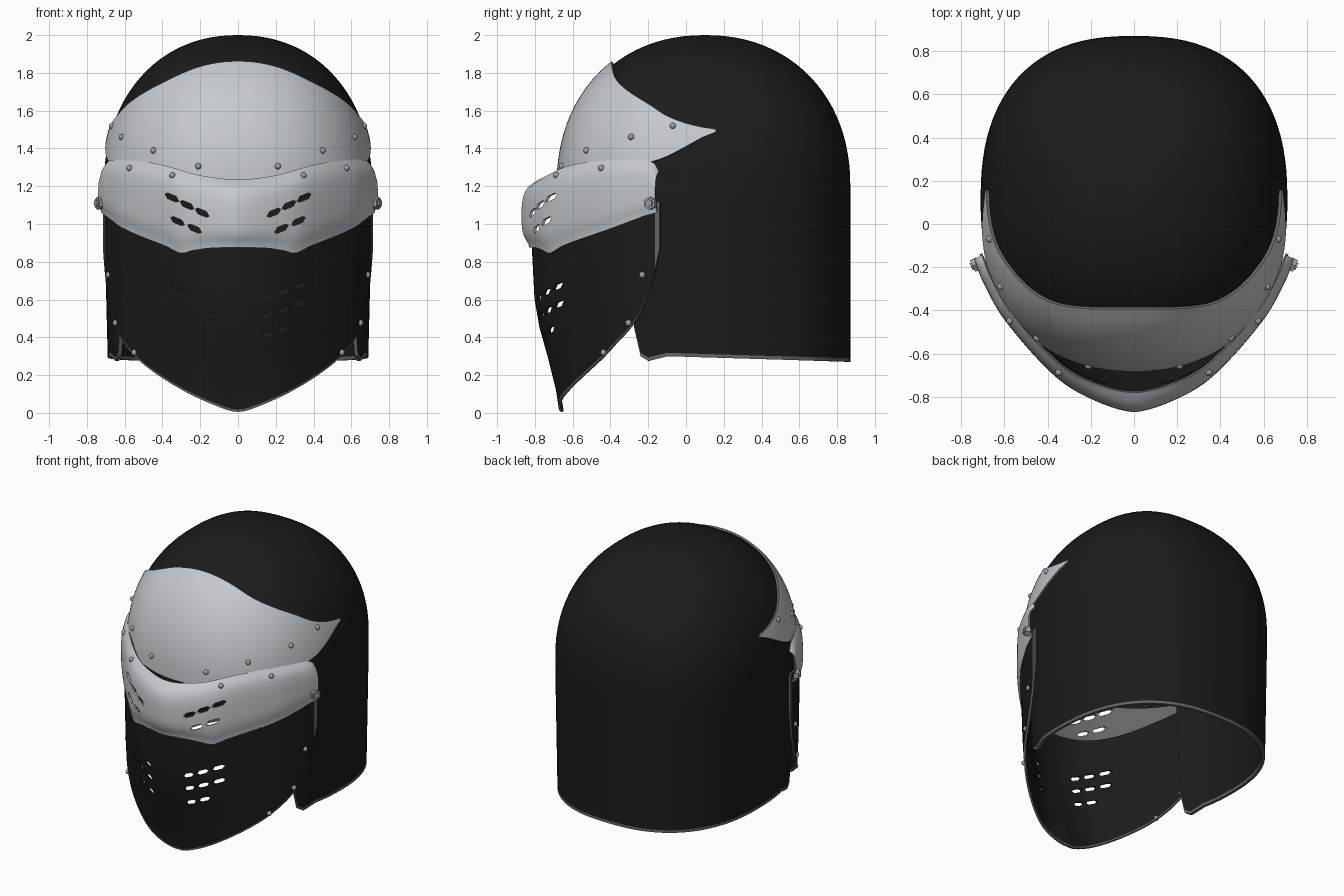
import bpy, bmesh, math
from mathutils import Vector, Matrix

if "Cube" in bpy.data.objects:
    bpy.data.objects.remove(bpy.data.objects["Cube"])


def material(name, rgb):
    m = bpy.data.materials.new(name)
    m.diffuse_color = (*rgb, 1)
    m.use_nodes = True
    m.node_tree.nodes["Principled BSDF"].inputs["Base Color"].default_value = m.diffuse_color
    return m


BLACK = material("black_enamel", (0.011, 0.011, 0.011))
SILVER = material("silver_steel", (0.56, 0.59, 0.62))
STEEL = material("rivet_steel", (0.33, 0.35, 0.37))
GREY = material("dark_grey_lining", (0.13, 0.13, 0.135))


def curve(pts, smooth=True):
    """Interpolator through points; smooth ones start with zero slope (symmetry)."""
    n = len(pts)
    m = [0.0] * n
    for i in range(1, n):
        a, b = pts[i - 1], pts[min(i + 1, n - 1)]
        m[i] = (b[1] - a[1]) / (b[0] - a[0])

    def f(x):
        x = min(max(x, pts[0][0]), pts[-1][0])
        i = 0
        while i < n - 2 and x > pts[i + 1][0]:
            i += 1
        (x0, y0), (x1, y1) = pts[i], pts[i + 1]
        h = x1 - x0
        t = (x - x0) / h
        if not smooth:
            return y0 + (y1 - y0) * t
        return ((2*t**3 - 3*t*t + 1) * y0 + (t**3 - 2*t*t + t) * h * m[i]
                + (3*t*t - 2*t**3) * y1 + (t**3 - t*t) * h * m[i + 1])
    return f


def new_object(name, bm, mats):
    me = bpy.data.meshes.new(name)
    bm.to_mesh(me)
    bm.free()
    for m in mats:
        me.materials.append(m)
    ob = bpy.data.objects.new(name, me)
    bpy.context.collection.objects.link(ob)
    return ob


def smooth(ob, deg=35):
    bpy.ops.object.select_all(action='DESELECT')
    ob.select_set(True)
    bpy.context.view_layer.objects.active = ob
    bpy.ops.object.shade_smooth_by_angle(angle=math.radians(deg))


def slot_cutters(slots, rx, rz, slope):
    """Slanted hexagonal prisms running along y, mirrored over x."""
    bm = bmesh.new()
    for cx, cz in slots:
        for s in (-1, 1):
            shape = [(-1, -.5), (-.6, -1), (.6, -.7), (1, .5), (.6, 1), (-.6, .7)]
            ring = [(s * (cx + a * rx), cz + b * rz + a * rx * slope) for a, b in shape]
            f = bm.faces.new([bm.verts.new((x, -1.1, z)) for x, z in ring])
            ext = bmesh.ops.extrude_face_region(bm, geom=[f])["geom"]
            bmesh.ops.translate(bm, vec=(0, .75, 0),
                                verts=[v for v in ext if isinstance(v, bmesh.types.BMVert)])
    bmesh.ops.recalc_face_normals(bm, faces=bm.faces)
    ob = new_object("slot_cutter", bm, [])
    ob.hide_render = True
    return ob


def plate(name, point, us, vs, thick, mats, cutter=None, lined=False, trim=lambda u, j: False):
    """Curved sheet with a grey rim; lined = grey inside, trim = grey border faces."""
    bm = bmesh.new()
    cols = [[bm.verts.new(point(u, v)) for v in vs] for u in us]
    for i, (a, b) in enumerate(zip(cols, cols[1:])):
        for j in range(len(vs) - 1):
            f = bm.faces.new((a[j], b[j], b[j + 1], a[j + 1]))
            f.material_index = int(trim((us[i] + us[i + 1]) / 2, j))
    bmesh.ops.remove_doubles(bm, verts=bm.verts, dist=1e-4)
    ob = new_object(name, bm, mats)
    sol = ob.modifiers.new("thickness", 'SOLIDIFY')
    sol.thickness, sol.offset, sol.material_offset_rim = thick, -1, 1
    sol.material_offset = int(lined)
    if cutter:
        bo = ob.modifiers.new("slots", 'BOOLEAN')
        bo.operation, bo.solver, bo.object = 'DIFFERENCE', 'EXACT', cutter
    dg = bpy.context.evaluated_depsgraph_get()
    me = bpy.data.meshes.new_from_object(ob.evaluated_get(dg))
    ob.modifiers.clear()
    ob.data = me
    if cutter:
        bpy.data.objects.remove(cutter)
    smooth(ob)
    return ob


def steps(n):
    return [i / n for i in range(n + 1)]


# Dome surface: superellipse sections, angle 0 at the front
YC, A, B, N = 0.10, 0.71, 0.77, 2.2


def dome(deg, z, off=0.0):
    h = min(max((z - 1.2) / 0.8, 0), 1)
    s = max(1 - h ** 2.15, 0) ** (1 / 2.15)
    taper = 1 - 0.03 * max(0, 1.1 - z) / 0.85
    sn, cs = math.sin(math.radians(deg)), math.cos(math.radians(deg))
    n = N if cs > 0 else 2.45
    p = lambda t: math.copysign(abs(t) ** (2 / n), t)
    return Vector(((A * s * taper + off) * p(sn), YC - (B * s + off) * p(cs), z + off * h))


# Shell with open face
hem_pts = [(-0.70, 1.13), (-0.31, 1.13), (-0.275, 0.45), (-0.24, 0.30),
           (-0.20, 0.275), (-0.10, 0.30), (0.88, 0.27)]
hem = curve(hem_pts, smooth=False)


def shell_point(deg, v):
    if v <= 0.4:
        lo = hem(dome(deg, 1.2).y)
        return dome(deg, lo + (1.2 - lo) * v / 0.4)
    return dome(deg, 1.2 + 0.8 * math.sin((v - 0.4) / 0.6 * math.pi / 2) ** (2 / 2.15))


angles = [i * 3.75 for i in range(49)]
for y, _ in hem_pts[1:-1]:
    c = (YC - y) / B
    angles.append(math.degrees(math.acos(abs(c) ** (N / 2))))
angles = sorted(set(angles))
plate("helmet_shell", shell_point, [-a for a in angles[:0:-1]] + angles,
      [0, .008] + steps(40)[1:], 0.02, [BLACK, GREY], trim=lambda u, j: j == 0)

# Brow plate
brow_hi = curve([(0, 1.85), (23, 1.82), (44, 1.735), (66, 1.63), (75, 1.57), (83, 1.53), (92.5, 1.497)])
brow_lo = curve([(0, 1.20), (40, 1.25), (65, 1.31), (75, 1.345), (83, 1.40), (92.5, 1.482)])


def brow_point(a, v):
    lo, hi = brow_lo(abs(a)), brow_hi(abs(a))
    return dome(a, lo + (hi - lo) * v, 0.015)


plate("brow_plate", brow_point, [92.5 * (2 * t - 1) for t in steps(60)], steps(14),
      0.014, [SILVER, GREY], lined=True)

# Visor with eye slots
vis_y = curve([(0, -.78), (.27, -.737), (.5, -.645), (.82, -.40), (.95, -.235), (1, -.143)])
vis_hi = curve([(0, 1.235), (.3, 1.26), (.55, 1.31), (.75, 1.335), (.93, 1.34), (.985, 1.325), (1, 1.28)])
vis_lo = curve([(0, .875), (.2, .875), (.32, .862), (.42, .845), (.52, .88), (.82, .97), (1, 1.06)])
vis_bulge = curve([(0, .55), (.18, .88), (.35, 1), (.7, .95), (.88, .65), (1, 0)])


def visor_point(u, v):
    a, f = abs(u), vis_bulge(v)
    lo, hi = vis_lo(a), vis_hi(a)
    return Vector((u * (.705 + .035 * f), vis_y(a) - f * (.09 - .07 * a), lo + (hi - lo) * v))


side_us = [math.sin((t - .5) * math.pi) for t in steps(64)]
eye_slots = [(.35, 1.14), (.27, 1.10), (.19, 1.06), (.32, 1.015), (.23, .975)]
plate("visor", visor_point, side_us, steps(18), 0.012, [SILVER, GREY],
      slot_cutters(eye_slots, .037, .018, .28), lined=True)

# Chin guard with breathing slots
chin_y = curve([(0, -.81), (.28, -.765), (.56, -.615), (.85, -.39), (.95, -.25), (1, -.14)])
chin_lo = curve([(0, .005), (.14, .03), (.42, .12), (.7, .25), (.85, .36), (.93, .47), (.975, .63), (1, .87)])
chin_hi = curve([(0, .90), (.5, .93), (1, 1.12)])
chin_back = curve([(0, .15), (.12, .13), (.3, .08), (.45, .035), (.6, .008), (.85, -.005), (1.2, 0)], smooth=False)


def chin_point(u, v):
    a = abs(u)
    lo, hi = chin_lo(a), chin_hi(a)
    z = lo + (hi - lo) * v
    x = u * .715 * (.975 + .025 * min(1, z / .8))
    return Vector((x, chin_y(a) + chin_back(z) * (1 - a), z))


breaths = [(.155 + .083 * i, z + .03 * i) for z in (.61, .515, .41) for i in range(3)]
plate("chin_guard", chin_point, side_us, [0, .014] + steps(24)[1:], 0.014, [BLACK, GREY],
      slot_cutters(breaths[:-1], .034, .018, .2), trim=lambda u, j: j == 0 or abs(u) > .991)


# Rivets, placed by surface parameter and height
def rivets(name, point, spots):
    bm = bmesh.new()
    for u, z in spots:
        for s in (-1, 1):
            v = min((k for k in steps(200)), key=lambda k: abs(point(u, k).z - z))
            bmesh.ops.create_uvsphere(bm, u_segments=10, v_segments=6, radius=.017,
                                      matrix=Matrix.Translation(point(s * u, v)))
    smooth(new_object(name, bm, [STEEL]), 60)


rivets("brow_rivets", brow_point, [(15, 1.305), (37, 1.39), (61, 1.46), (78.5, 1.52)])
rivets("visor_rivets", visor_point, [(.48, 1.257), (.79, 1.297)])
rivets("chin_rivets", chin_point, [(.78, .32), (.915, .475), (.96, .73)])

# Hexagonal visor pivots, tilted to sit flush on the visor ends
bm = bmesh.new()
for s in (-1, 1):
    normal = Vector((s * .9, -.43, 0)).normalized()
    turn = normal.to_track_quat('Z', 'Y').to_matrix().to_4x4()
    base = Vector((s * .733, -.188, 1.11))
    for r, k, d in ((.034, 0, .03), (.021, .016, .014)):
        bmesh.ops.create_cone(bm, cap_ends=True, segments=6, radius1=r, radius2=r, depth=d,
                              matrix=Matrix.Translation(base + normal * k) @ turn)
new_object("visor_pivots", bm, [STEEL])
